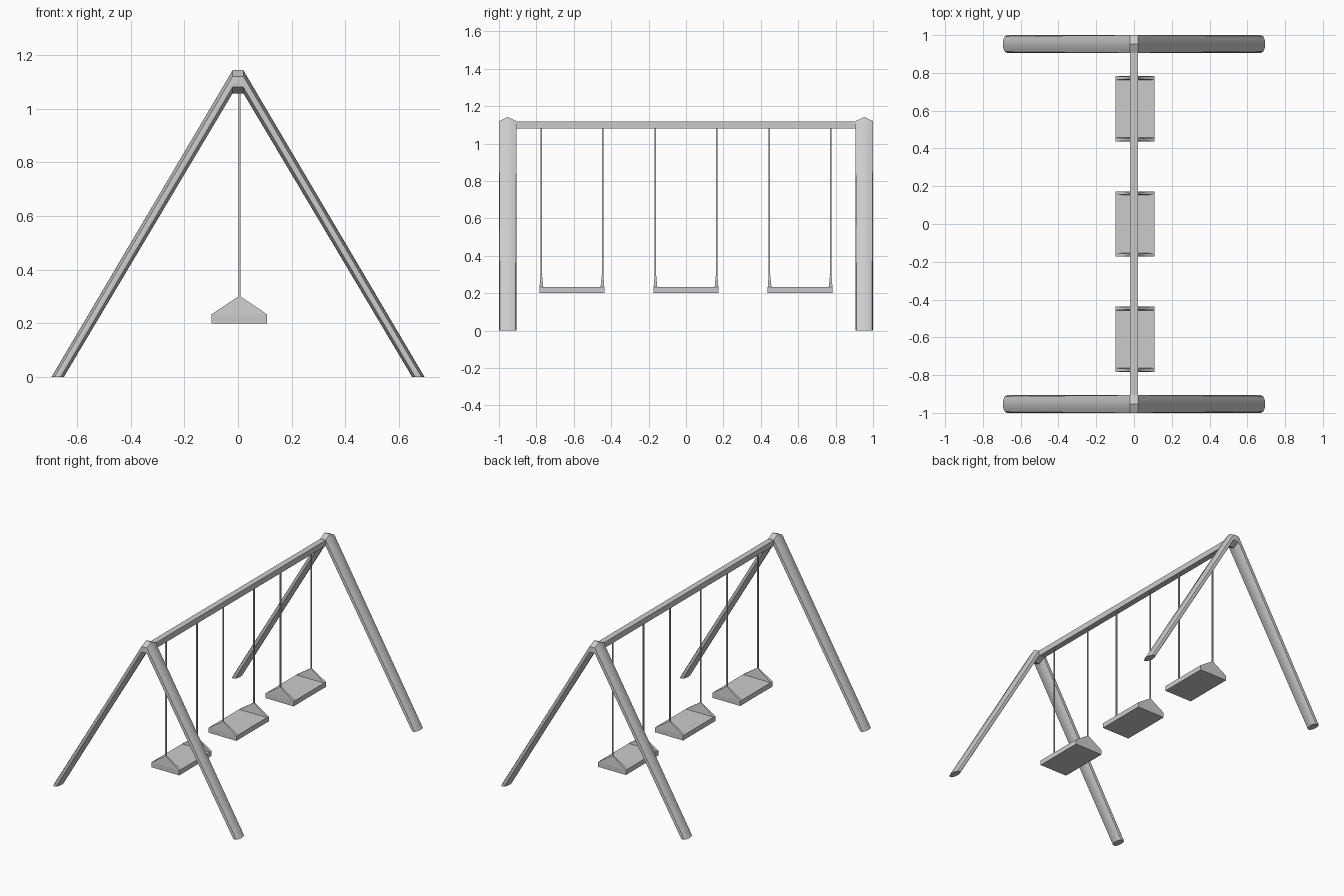
import bpy, bmesh
from math import cos, sin, pi, radians

cube = bpy.data.objects.get("Cube")
if cube:
    bpy.data.objects.remove(cube)

grey = bpy.data.materials.new("plain_grey")
grey.use_nodes = True
COLOUR = (0.6, 0.6, 0.6, 1)
grey.diffuse_color = COLOUR
grey.node_tree.nodes["Principled BSDF"].inputs["Base Color"].default_value = COLOUR


def loft(name, rings, smooth=False):
    """Skin a row of equal-length rings and cap both ends."""
    bm = bmesh.new()
    loops = [[bm.verts.new(p) for p in ring] for ring in rings]
    n = len(loops[0])
    for a, b in zip(loops, loops[1:]):
        for i in range(n):
            j = (i + 1) % n
            bm.faces.new((a[i], a[j], b[j], b[i]))
    bm.faces.new(loops[0][::-1])
    bm.faces.new(loops[-1])
    bmesh.ops.recalc_face_normals(bm, faces=bm.faces)
    mesh = bpy.data.meshes.new(name)
    bm.to_mesh(mesh)
    bm.free()
    mesh.materials.append(grey)
    obj = bpy.data.objects.new(name, mesh)
    bpy.context.collection.objects.link(obj)
    if smooth:
        bpy.ops.object.select_all(action='DESELECT')
        obj.select_set(True)
        bpy.context.view_layer.objects.active = obj
        bpy.ops.object.shade_smooth_by_angle(angle=radians(35))
    return obj


def rect(x, y, z, hx, hy):
    return [(x + sx * hx, y + sy * hy, z) for sx, sy in ((-1, -1), (1, -1), (1, 1), (-1, 1))]


def box(name, x, y, z0, z1, hx, hy):
    return loft(name, [rect(x, y, z0, hx, hy), rect(x, y, z1, hx, hy)])


# Six-sided joint section (y, z), with midpoints so it meets the round legs
corners = [(0, .043), (.047, .02), (.047, -.02), (0, -.043), (-.047, -.02), (-.047, .02)]
joint = []
for (y0, z0), (y1, z1) in zip(corners, corners[1:] + corners[:1]):
    joint += [(y0, z0), ((y0 + y1) / 2, (z0 + z1) / 2)]


def foot_ring(side, y):
    return [(side * (.672 + .023 * cos(i * pi / 6)), y + .047 * sin(i * pi / 6), 0)
            for i in range(12)]


def joint_ring(side, y):
    return [(side * .02, y + dy, 1.1 + dz) for dy, dz in joint]


# A-shaped end frames
for label, y in (("front", -.953), ("back", .953)):
    loft(label + "_legs", [foot_ring(-1, y), joint_ring(-1, y),
                           joint_ring(1, y), foot_ring(1, y)], smooth=True)

# Top beam
box("top_beam", 0, 0, 1.08, 1.118, .02, .96)

# Three swings, each with two ropes and wedge-shaped end brackets
MID = .005
for label, y in (("front", -.61), ("middle", 0), ("back", .61)):
    box(label + "_seat", MID, y, .2, .233, .104, .173)
    for end, s in (("front", -1), ("back", 1)):
        loft(f"{label}_seat_{end}_bracket",
             [rect(MID, y + s * .163, .233, .104, .01),
              rect(MID, y + s * .164, .3, .004, .004)])
        box(f"{label}_swing_{end}_rope", MID, y + s * .164, .29, 1.09, .004, .004)
